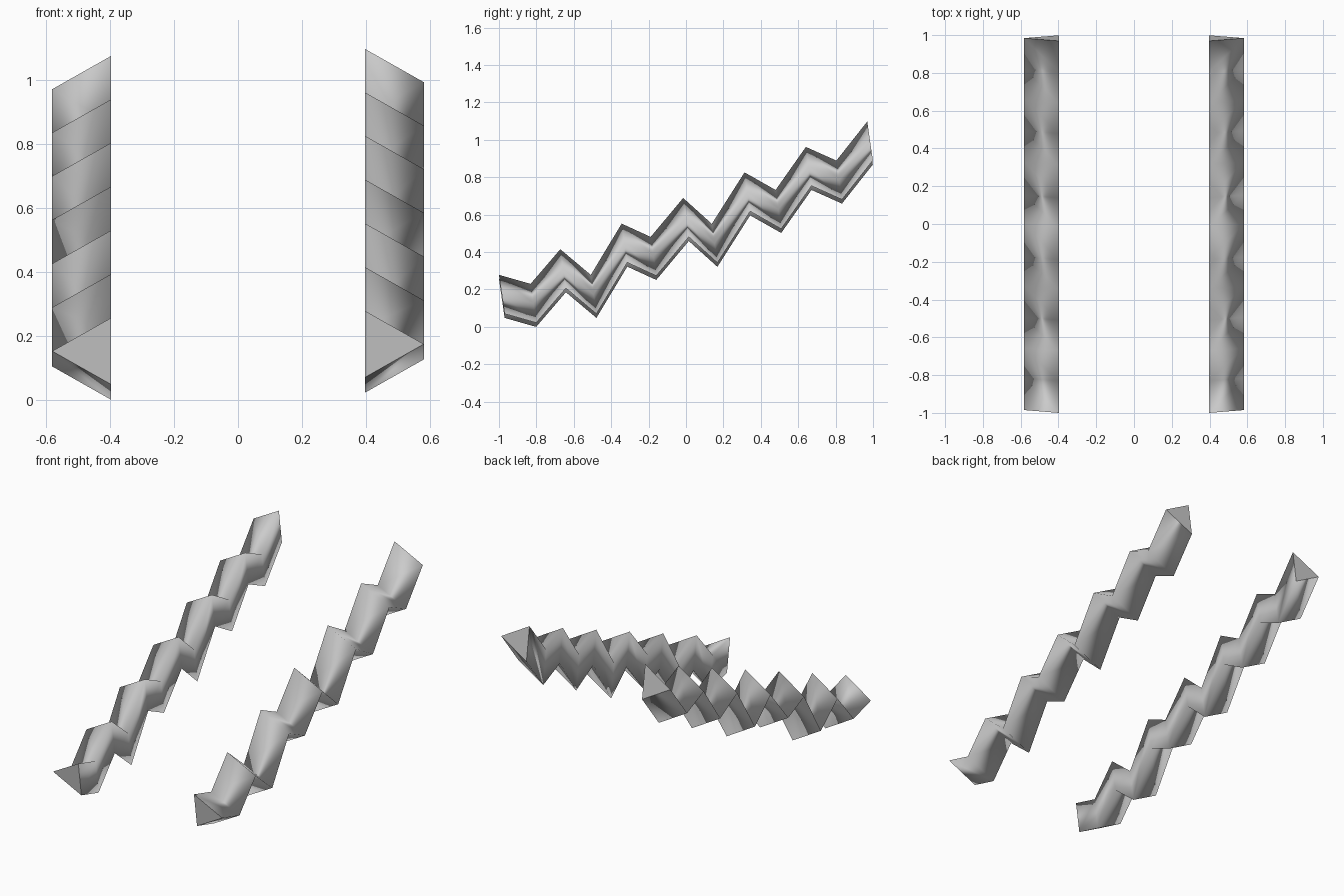
import bpy, bmesh
from mathutils import Vector

if "Cube" in bpy.data.objects:
    bpy.data.objects.remove(bpy.data.objects["Cube"])

# Zigzag path (y, z) of the upper inner edge, from the low front end to the high back end
PATH = [(-1.0, .281), (-.831, .233), (-.672, .418), (-.509, .281), (-.344, .555),
        (-.189, .484), (-.015, .692), (.138, .554), (.313, .829), (.479, .735),
        (.641, .965), (.804, .892), (.969, 1.101)]

# Equilateral triangle section, leaning slightly: top, outer point, bottom
SECTION = [Vector((.3975, 0, 0)), Vector((.5815, .015, -.104)), Vector((.3975, .03, -.208))]


def zigzag_beam(name, side, drop):
    bm = bmesh.new()
    rings = []
    for y, z in PATH:
        rings.append([bm.verts.new((side * p.x, y + p.y, z + p.z - drop)) for p in SECTION])
    # smooth sides between neighbouring sections
    for a, b in zip(rings, rings[1:]):
        for i in range(3):
            j = (i + 1) % 3
            bm.faces.new((a[i], a[j], b[j], b[i])).smooth = True
    # flat end caps
    for ring in (rings[0], rings[-1]):
        bm.faces.new(ring).smooth = False
        for i in range(3):
            bm.edges.get((ring[i], ring[(i + 1) % 3])).smooth = False
    bmesh.ops.recalc_face_normals(bm, faces=bm.faces)
    mesh = bpy.data.meshes.new(name)
    bm.to_mesh(mesh)
    bm.free()
    obj = bpy.data.objects.new(name, mesh)
    bpy.context.collection.objects.link(obj)


# Mirrored pair, the left one sitting slightly lower
zigzag_beam("right_zigzag_beam", 1, .003)
zigzag_beam("left_zigzag_beam", -1, .025)
